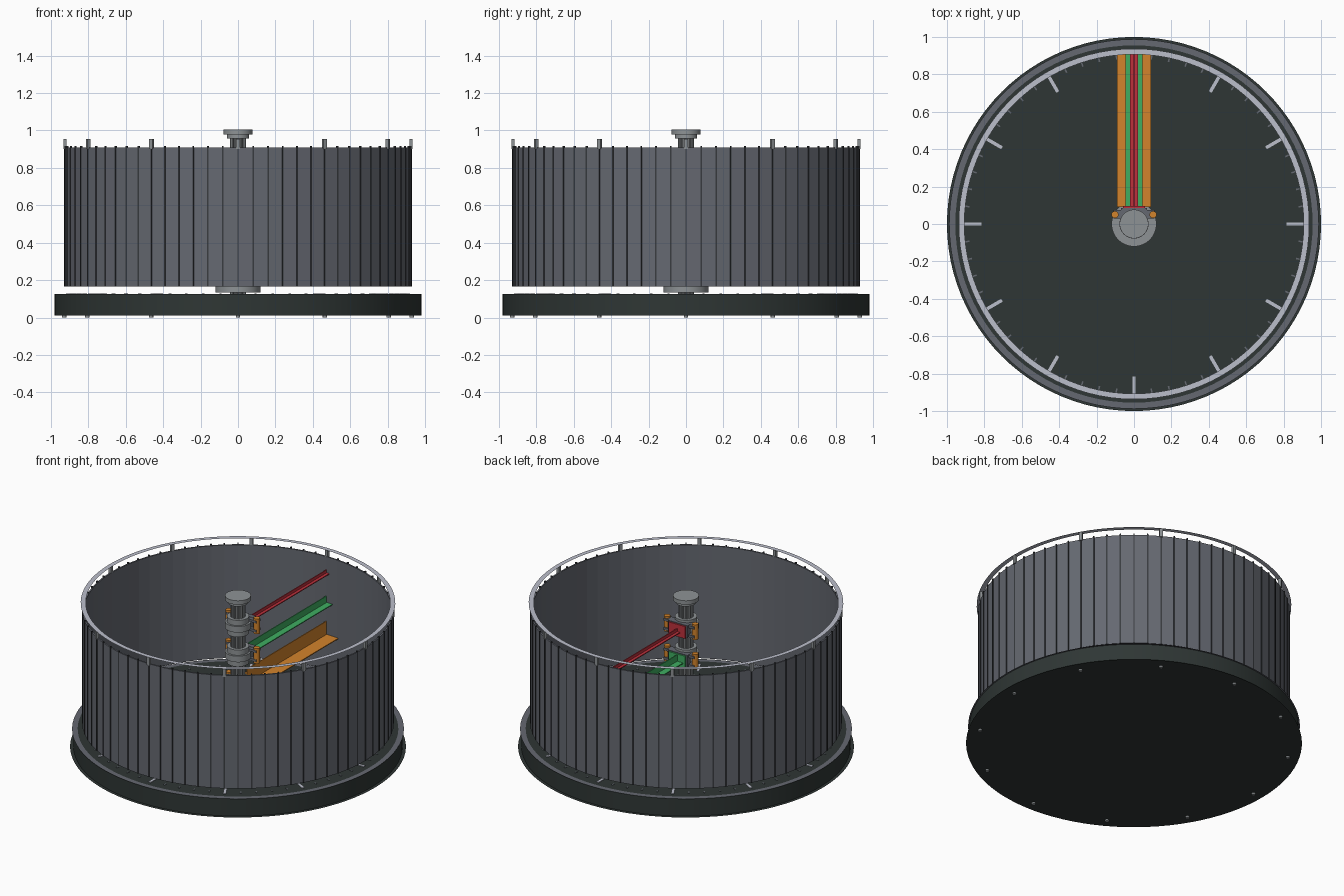
import bpy, bmesh, math
from mathutils import Matrix, Vector

old = bpy.data.objects.get("Cube")
if old:
    bpy.data.objects.remove(old)


def material(name, r, g, b):
    m = bpy.data.materials.new(name)
    m.use_nodes = True
    m.diffuse_color = (r, g, b, 1)
    m.node_tree.nodes["Principled BSDF"].inputs["Base Color"].default_value = (r, g, b, 1)
    return m


BASE = material("dark green black", 0.028, 0.037, 0.035)
WALL = material("slate grey", 0.13, 0.14, 0.165)
RIB = material("charcoal", 0.04, 0.044, 0.05)
LIGHT = material("light steel", 0.5, 0.52, 0.6)
STEEL = material("mid steel", 0.27, 0.29, 0.3)
RED = material("red", 0.52, 0.03, 0.045)
GREEN = material("green", 0.05, 0.42, 0.12)
ORANGE = material("orange", 0.65, 0.23, 0.025)


def finish(name, bm, mat, smooth=False):
    me = bpy.data.meshes.new(name)
    bmesh.ops.recalc_face_normals(bm, faces=bm.faces)
    bm.to_mesh(me)
    bm.free()
    me.materials.append(mat)
    ob = bpy.data.objects.new(name, me)
    bpy.context.collection.objects.link(ob)
    if smooth:
        bpy.ops.object.select_all(action='DESELECT')
        ob.select_set(True)
        bpy.context.view_layer.objects.active = ob
        bpy.ops.object.shade_smooth_by_angle(angle=math.radians(30))
    return ob


def lathe(name, profile, mat, sides=72, smooth=True, closed=False):
    """Spin a (radius, height) profile around the z axis."""
    bm = bmesh.new()
    vs = [bm.verts.new((r, 0, z)) for r, z in profile]
    pairs = list(zip(vs, vs[1:])) + ([(vs[-1], vs[0])] if closed else [])
    edges = [bm.edges.new(p) for p in pairs]
    bmesh.ops.spin(bm, geom=vs + edges, cent=(0, 0, 0), axis=(0, 0, 1),
                   angle=math.tau, steps=sides, use_duplicate=False)
    bmesh.ops.remove_doubles(bm, verts=bm.verts, dist=1e-5)
    return finish(name, bm, mat, smooth)


def add_box(bm, lo, hi, turn=0.0):
    lo, hi = Vector(lo), Vector(hi)
    bmesh.ops.create_cube(bm, size=1, matrix=Matrix.Rotation(turn, 4, 'Z')
                          @ Matrix.Translation((lo + hi) / 2)
                          @ Matrix.Diagonal((hi - lo).to_4d()))


def add_rod(bm, x, y, z0, z1, r, sides=16):
    bmesh.ops.create_cone(bm, cap_ends=True, segments=sides, radius1=r, radius2=r,
                          depth=z1 - z0, matrix=Matrix.Translation((x, y, (z0 + z1) / 2)))


def boxes_around(name, count, lo, hi, mat):
    """Repeat a box, laid out along +x, around the z axis."""
    bm = bmesh.new()
    for i in range(count):
        add_box(bm, lo, hi, math.tau * i / count)
    return finish(name, bm, mat)


# Base drum, its thin bottom flange and top trim ring
lathe("base", [(0, 0.01), (0.98, 0.01), (0.98, 0.125), (0, 0.125)], BASE, 96)
lathe("base_flange", [(0.97, 0.01), (1.0, 0.01)], BASE, 96)
lathe("base_trim", [(0.955, 0.127), (0.988, 0.127)], WALL, 96)

# Feet under the base
bm = bmesh.new()
for i in range(12):
    a = math.tau * i / 12
    add_rod(bm, 0.93 * math.cos(a), 0.93 * math.sin(a), 0, 0.012, 0.012)
finish("feet", bm, STEEL, True)

# Dial marks on the floor
boxes_around("hour_marks", 12, (0.815, -0.009, 0.124), (0.92, 0.009, 0.129), LIGHT)
boxes_around("minute_marks", 60, (0.885, -0.004, 0.124), (0.905, 0.004, 0.128), WALL)

# Drum wall with faceted panels and joint ribs
lathe("wall", [(0.917, 0.165), (0.927, 0.165), (0.927, 0.908), (0.917, 0.908)],
      WALL, 72, smooth=False, closed=True)
boxes_around("wall_ribs", 72, (0.92, -0.004, 0.165), (0.93, 0.004, 0.916), RIB)

# Thin flat rail on short posts
boxes_around("rail_posts", 12, (0.917, -0.01, 0.9), (0.934, 0.01, 0.955), STEEL)
lathe("rail", [(0.907, 0.956), (0.937, 0.956)], LIGHT, 96)

# Central column: foot, core, ring of rods and stepped cap
lathe("column_foot", [(0, 0.135), (0.12, 0.135), (0.12, 0.168), (0, 0.168)], STEEL, 48)
bm = bmesh.new()
add_rod(bm, 0, 0, 0.12, 0.97, 0.032, 24)
for i in range(8):
    a = math.tau * (i + 0.5) / 8
    add_rod(bm, 0.035 * math.cos(a), 0.035 * math.sin(a), 0.12, 0.965, 0.011, 10)
finish("column", bm, STEEL, True)
lathe("column_cap", [(0, 0.958), (0.06, 0.958), (0.06, 0.978), (0.077, 0.978),
                     (0.077, 1.004), (0, 1.004)], STEEL, 48)

# Three T-section hands, each on a clamped collar
for label, z, w, mat in (("hour", 0.395, 0.09, ORANGE), ("minute", 0.605, 0.045, GREEN),
                         ("second", 0.8, 0.022, RED)):
    bm = bmesh.new()
    add_box(bm, (-w, 0.09, z - 0.003), (w, 0.917, z + 0.003))
    add_box(bm, (-0.003, 0.09, z), (0.003, 0.917, z + w))
    add_box(bm, (-0.06, 0.085, z - 0.03), (0.06, 0.095, z + 0.05))
    finish(label + "_hand", bm, mat)

    c = z + 0.015
    lathe(label + "_collar", [(0.045, c - 0.055), (0.066, c - 0.055), (0.066, c - 0.02),
                              (0.078, c - 0.02), (0.078, c + 0.02), (0.066, c + 0.02),
                              (0.066, c + 0.055), (0.045, c + 0.055)],
          STEEL, 32, closed=True)
    bm = bmesh.new()
    for s in (-0.03, 0.03):
        add_box(bm, (-0.11, 0.03, c + s - 0.008), (0.11, 0.075, c + s + 0.008))
    add_box(bm, (-0.07, 0.055, c - 0.04), (0.07, 0.086, c + 0.04))
    finish(label + "_bracket", bm, WALL)
    bm = bmesh.new()
    for x in (-0.102, 0.102):
        add_rod(bm, x, 0.05, c - 0.05, c + 0.05, 0.019)
    finish(label + "_clamp_pins", bm, ORANGE, True)
